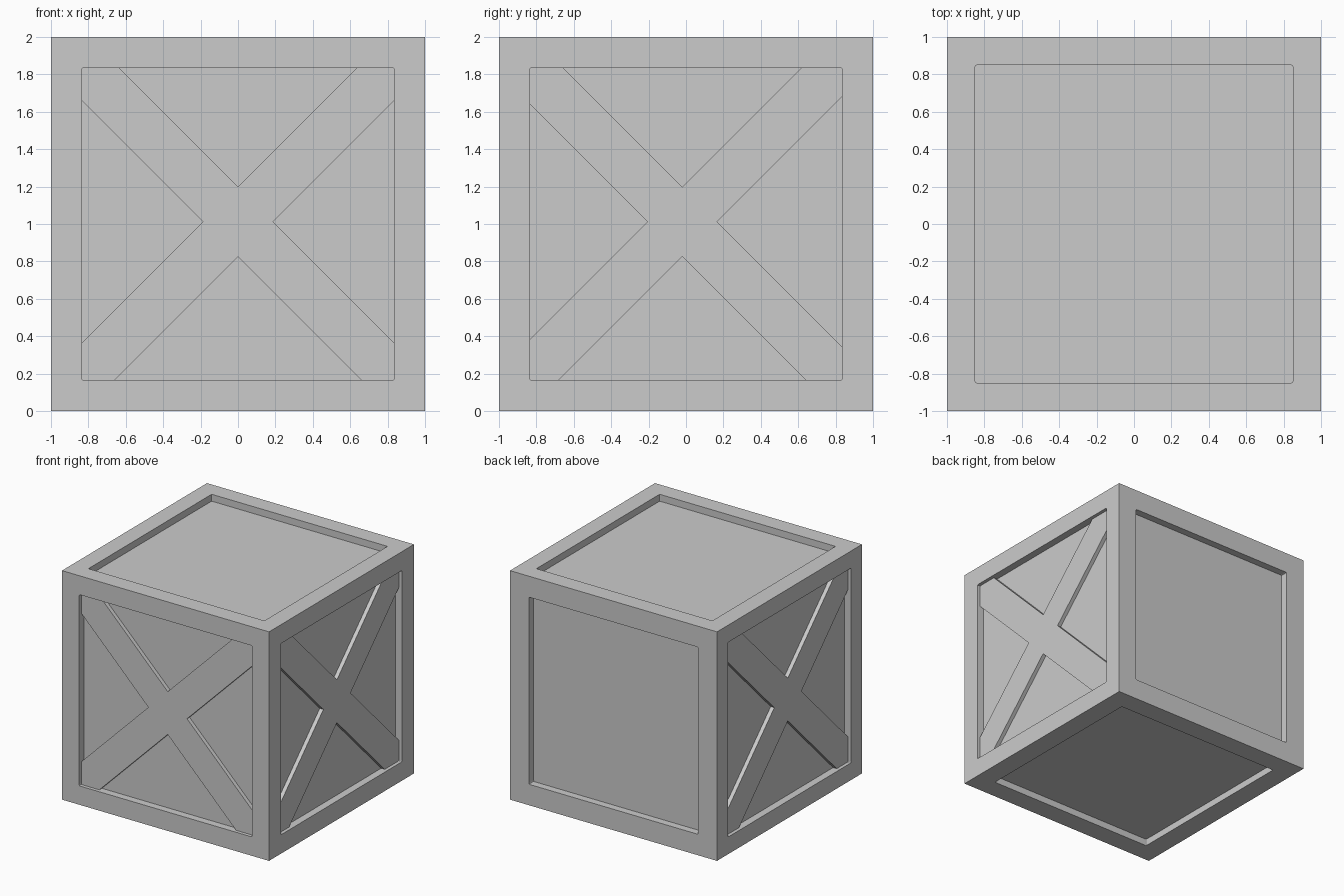
import bpy, bmesh
from mathutils import Vector

if "Cube" in bpy.data.objects:
    bpy.data.objects.remove(bpy.data.objects["Cube"])

CENTRE = Vector((0, 0, 1))
NOTCH = 0.187      # half width of a diagonal board, measured along the axes
CROSS_Z = 1.012    # height at which the boards cross


def add_object(name, bm):
    bmesh.ops.recalc_face_normals(bm, faces=bm.faces[:])
    mesh = bpy.data.meshes.new(name)
    bm.to_mesh(mesh)
    bm.free()
    obj = bpy.data.objects.new(name, mesh)
    bpy.context.collection.objects.link(obj)
    return obj


# Crate body: each face gets a rim (width) and a sunken panel (depth)
RIMS = {
    (0, -1, 0): (0.165, 0.065), (1, 0, 0): (0.165, 0.065),
    (-1, 0, 0): (0.15, 0.065), (0, 1, 0): (0.183, 0.065),
    (0, 0, 1): (0.15, 0.06), (0, 0, -1): (0.18, 0.06),
}
bm = bmesh.new()
bmesh.ops.create_cube(bm, size=2)
bmesh.ops.translate(bm, verts=bm.verts[:], vec=CENTRE)
corner_edges = []
for face in bm.faces[:]:
    normal = face.normal.copy()
    width, depth = RIMS[tuple(round(c) for c in normal)]
    bmesh.ops.inset_individual(bm, faces=[face], thickness=width, use_even_offset=True)
    panel = bmesh.ops.extrude_discrete_faces(bm, faces=[face])["faces"][0]
    bmesh.ops.translate(bm, verts=panel.verts[:], vec=-normal * depth)
    corner_edges += [e for v in panel.verts for e in v.link_edges if e not in panel.edges[:]]
# Slightly rounded recess corners
bmesh.ops.bevel(bm, geom=corner_edges, offset=0.01, segments=2, profile=0.5, affect='EDGES')
add_object("crate_body", bm)


# Crossed boards: X outline clipped to the recess opening
def cross_brace(name, place, half, shift):
    outline = []
    for su, sw in ((1, 1), (-1, 1), (-1, -1), (1, -1)):
        wall_u, wall_z = su * half, 1 + sw * half
        run_u, run_z = su * (wall_u - shift), sw * (wall_z - CROSS_Z)
        on_side = (wall_u, CROSS_Z + sw * (run_u - NOTCH))
        on_cap = (shift + su * (run_z - NOTCH), wall_z)
        ends = [on_side, (wall_u, wall_z), on_cap]
        if su == sw:
            outline += [(shift + su * NOTCH, CROSS_Z)] + ends
        else:
            outline += [(shift, CROSS_Z + sw * NOTCH)] + ends[::-1]
    bm = bmesh.new()
    base = bm.faces.new([bm.verts.new(place(u, 0.066, z)) for u, z in outline])
    cap = bmesh.ops.extrude_face_region(bm, geom=[base])["geom"]
    offset = Vector(place(0, 0.03, 0)) - Vector(place(0, 0.066, 0))
    bmesh.ops.translate(bm, verts=[g for g in cap if isinstance(g, bmesh.types.BMVert)], vec=offset)
    add_object(name, bm)


cross_brace("front_cross_brace", lambda u, d, z: (u, d - 1, z), 0.835, 0)
cross_brace("right_cross_brace", lambda u, d, z: (1 - d, u, z), 0.835, -0.02)
cross_brace("left_cross_brace", lambda u, d, z: (d - 1, u, z), 0.85, -0.02)
